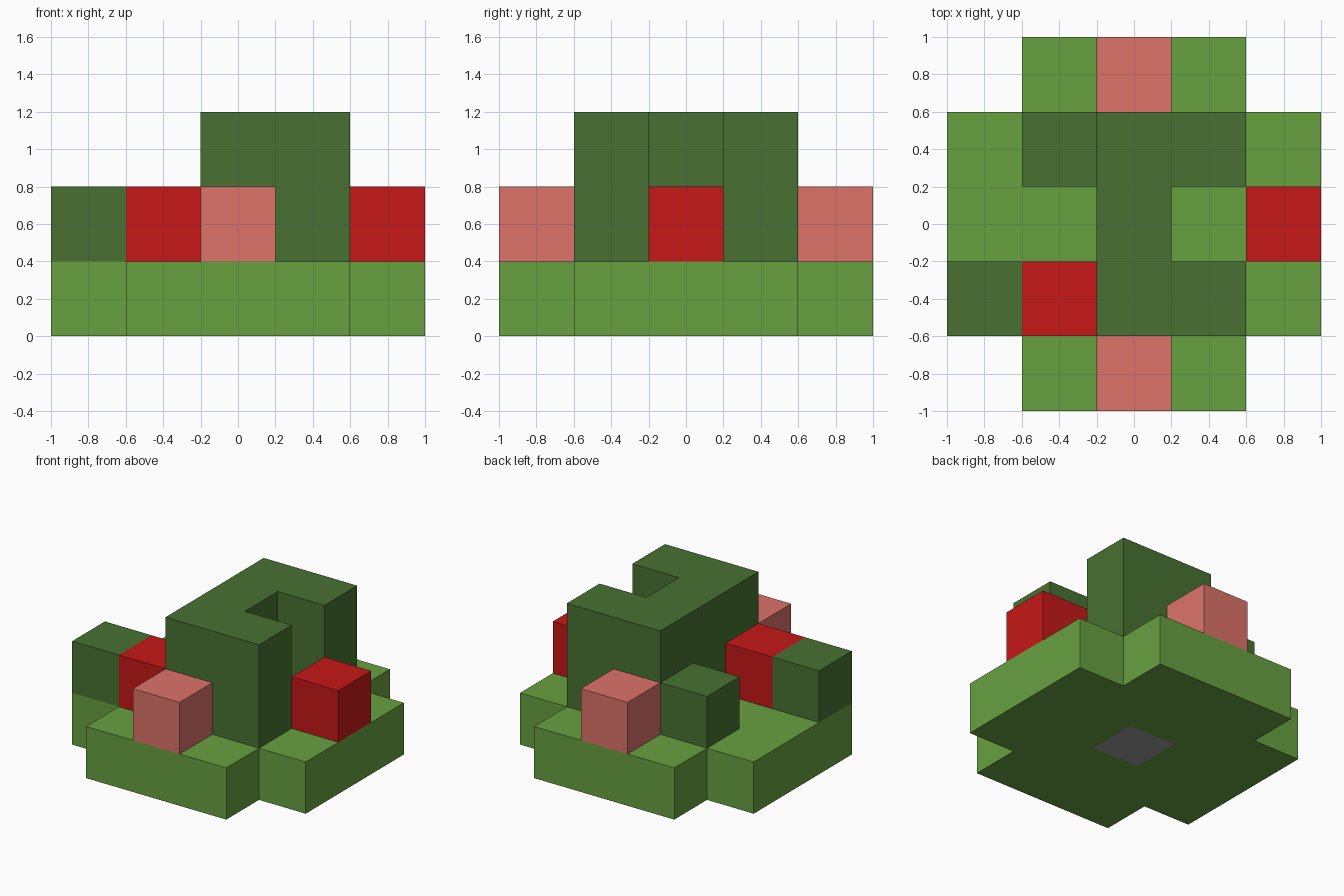
import bpy, bmesh
from math import radians
from mathutils import Vector

if "Cube" in bpy.data.objects:
    bpy.data.objects.remove(bpy.data.objects["Cube"], do_unlink=True)

CELL = 0.4  # edge of one block


def material(name, rgb):
    """Flat material from 0-255 display values, stored as linear."""
    lin = [((c / 255 + 0.055) / 1.055) ** 2.4 for c in rgb] + [1.0]
    mat = bpy.data.materials.new(name)
    mat.use_nodes = True
    mat.diffuse_color = lin
    shader = next(n for n in mat.node_tree.nodes if n.type == 'BSDF_PRINCIPLED')
    shader.inputs["Base Color"].default_value = lin
    return mat


light_green = material("light green", (104, 161, 64))
dark_green = material("dark green", (72, 113, 50))
red = material("red", (199, 24, 24))
pink = material("pink", (221, 115, 105))
grey = material("grey", (157, 155, 157))

# Block positions as (column, row, layer)
base = {(x, y, 0) for x in range(-2, 3) for y in range(-2, 3)
        if abs(x) + abs(y) < 4}
arch = [(0, -1), (1, -1), (0, 0), (0, 1), (1, 1)]
leaves = {(x, y, z) for x, y in arch for z in (1, 2)}

parts = {
    "leaf_base": (base, [light_green, grey]),
    "leaf_crown": (leaves, [dark_green]),
    "back_leaf_block": ({(-1, 1, 1)}, [dark_green]),
    "side_leaf_block": ({(-2, -1, 1)}, [dark_green]),
    "front_red_bloom": ({(-1, -1, 1)}, [red]),
    "left_red_bloom": ({(2, 0, 1)}, [red]),
    "front_pink_bloom": ({(0, -2, 1)}, [pink]),
    "back_pink_bloom": ({(0, 2, 1)}, [pink]),
}
occupied = set().union(*(cells for cells, _ in parts.values()))


def build(name, cells, mats):
    """Skin the blocks with their exposed faces and merge flat areas."""
    bm = bmesh.new()
    for cell in sorted(cells):
        centre = Vector(cell) + Vector((0, 0, 0.5))
        for axis in range(3):
            for sign in (-1, 1):
                n = Vector((0, 0, 0))
                n[axis] = sign
                if tuple(int(c + d) for c, d in zip(cell, n)) in occupied:
                    continue
                u = Vector((n.y, n.z, n.x))
                v = n.cross(u)
                corners = [(-1, -1), (1, -1), (1, 1), (-1, 1)]
                face = bm.faces.new([bm.verts.new(
                    (centre + (n + u * a + v * b) / 2) * CELL)
                    for a, b in corners])
                # Grey stem end in the middle of the underside
                if n.z < 0 and cell == (0, 0, 0):
                    face.material_index = 1
    bmesh.ops.remove_doubles(bm, verts=bm.verts, dist=0.001)
    bmesh.ops.dissolve_limit(bm, angle_limit=radians(1), verts=bm.verts,
                             edges=bm.edges, delimit={'MATERIAL'})
    mesh = bpy.data.meshes.new(name)
    bm.to_mesh(mesh)
    bm.free()
    for mat in mats:
        mesh.materials.append(mat)
    bpy.context.collection.objects.link(bpy.data.objects.new(name, mesh))


for part, (blocks, colours) in parts.items():
    build(part, blocks, colours)
